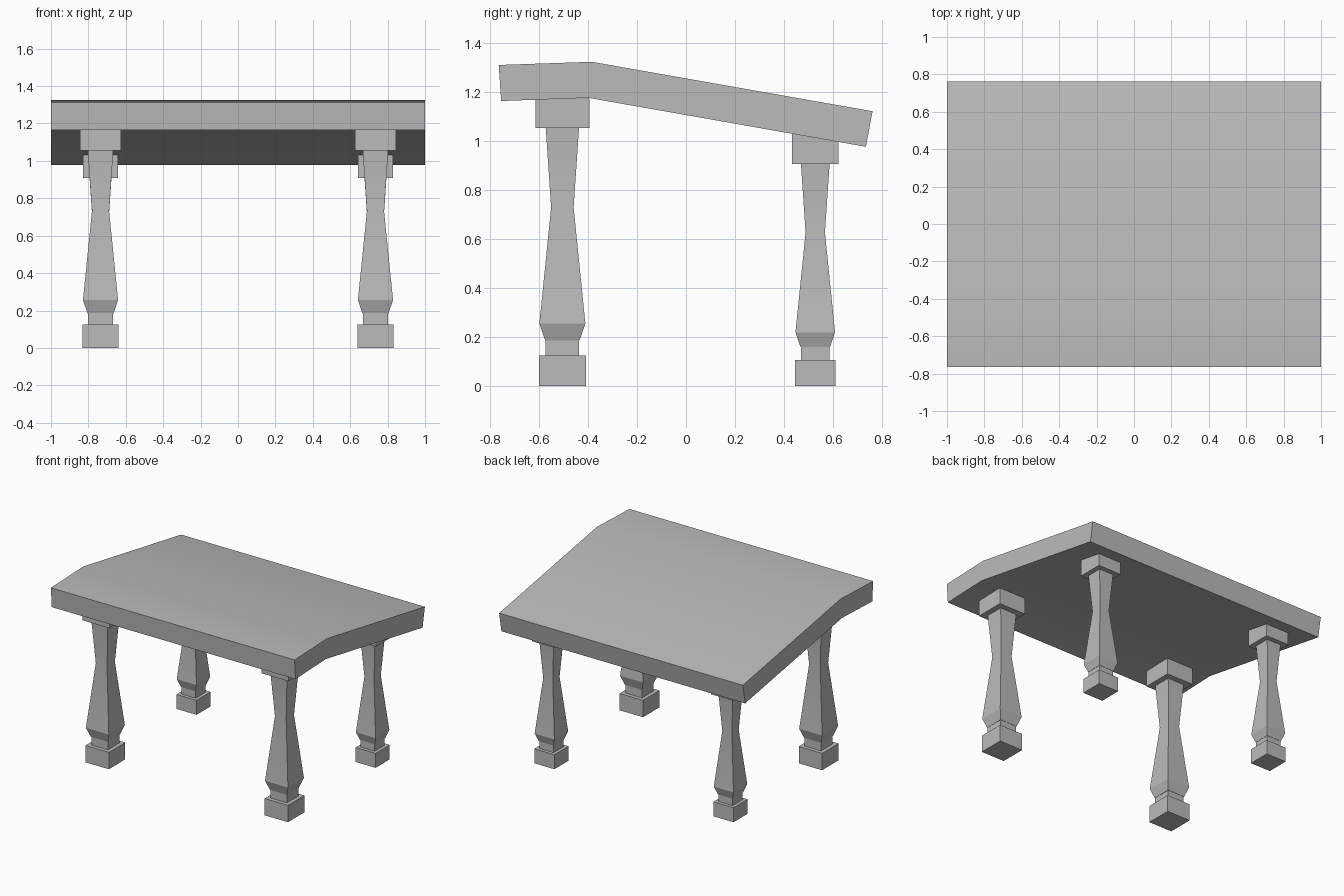
import bpy, bmesh, math

cube = bpy.data.objects.get("Cube")
if cube:
    bpy.data.objects.remove(cube, do_unlink=True)

grey = bpy.data.materials.new("plain grey")
grey.use_nodes = True
grey.diffuse_color = (0.5, 0.5, 0.5, 1)
grey.node_tree.nodes["Principled BSDF"].inputs["Base Color"].default_value = (0.5, 0.5, 0.5, 1)


def loft(name, rings, location=(0, 0, 0)):
    """Skin a list of closed rings of points, with capped ends."""
    bm = bmesh.new()
    loops = [[bm.verts.new(p) for p in ring] for ring in rings]
    n = len(loops[0])
    for a, b in zip(loops, loops[1:]):
        for i in range(n):
            j = (i + 1) % n
            bm.faces.new((a[i], a[j], b[j], b[i]))
    bm.faces.new(loops[0])
    bm.faces.new(loops[-1])
    bmesh.ops.recalc_face_normals(bm, faces=bm.faces)
    mesh = bpy.data.meshes.new(name)
    bm.to_mesh(mesh)
    bm.free()
    mesh.materials.append(grey)
    obj = bpy.data.objects.new(name, mesh)
    bpy.context.collection.objects.link(obj)
    obj.location = location
    bpy.ops.object.select_all(action='DESELECT')
    obj.select_set(True)
    bpy.context.view_layer.objects.active = obj
    bpy.ops.object.shade_smooth_by_angle(angle=math.radians(18))
    return obj


def square(width, z):
    h = width / 2
    return [(-h, -h, z), (h, -h, z), (h, h, z), (-h, h, z)]


def leg(name, x, y, s, cap_top):
    """Square turned leg: foot block, neck, tapered shaft and cap block."""
    parts = {
        "foot": [(0.192, 0), (0.192, 0.125)],
        "neck": [(0.136, 0.125), (0.136, 0.188)],
        "shaft": [(0.14, 0.186), (0.188, 0.256), (0.092, 0.73), (0.136, 1.055)],
    }
    for part, profile in parts.items():
        loft(f"{name}_{part}", [square(w * s, z * s) for w, z in profile], (x, y, 0))
    loft(f"{name}_cap", [square(0.22 * s, 1.055 * s), square(0.22 * s, cap_top)], (x, y, 0))


# Legs: tall pair in front, shorter and slimmer pair behind
for side, sign in (("left", 1), ("right", -1)):
    leg(f"front_{side}_leg", sign * 0.735, -0.505, 1.0, 1.176)
    leg(f"back_{side}_leg", sign * 0.735, 0.528, 0.86, 1.034)

# Bent slab top, extruded along x
section = [(-0.765, 1.312), (-0.755, 1.165), (-0.4, 1.178),
           (0.735, 0.978), (0.762, 1.123), (-0.385, 1.325)]
loft("table_top", [[(x, y, z) for y, z in section] for x in (-1, 1)])
